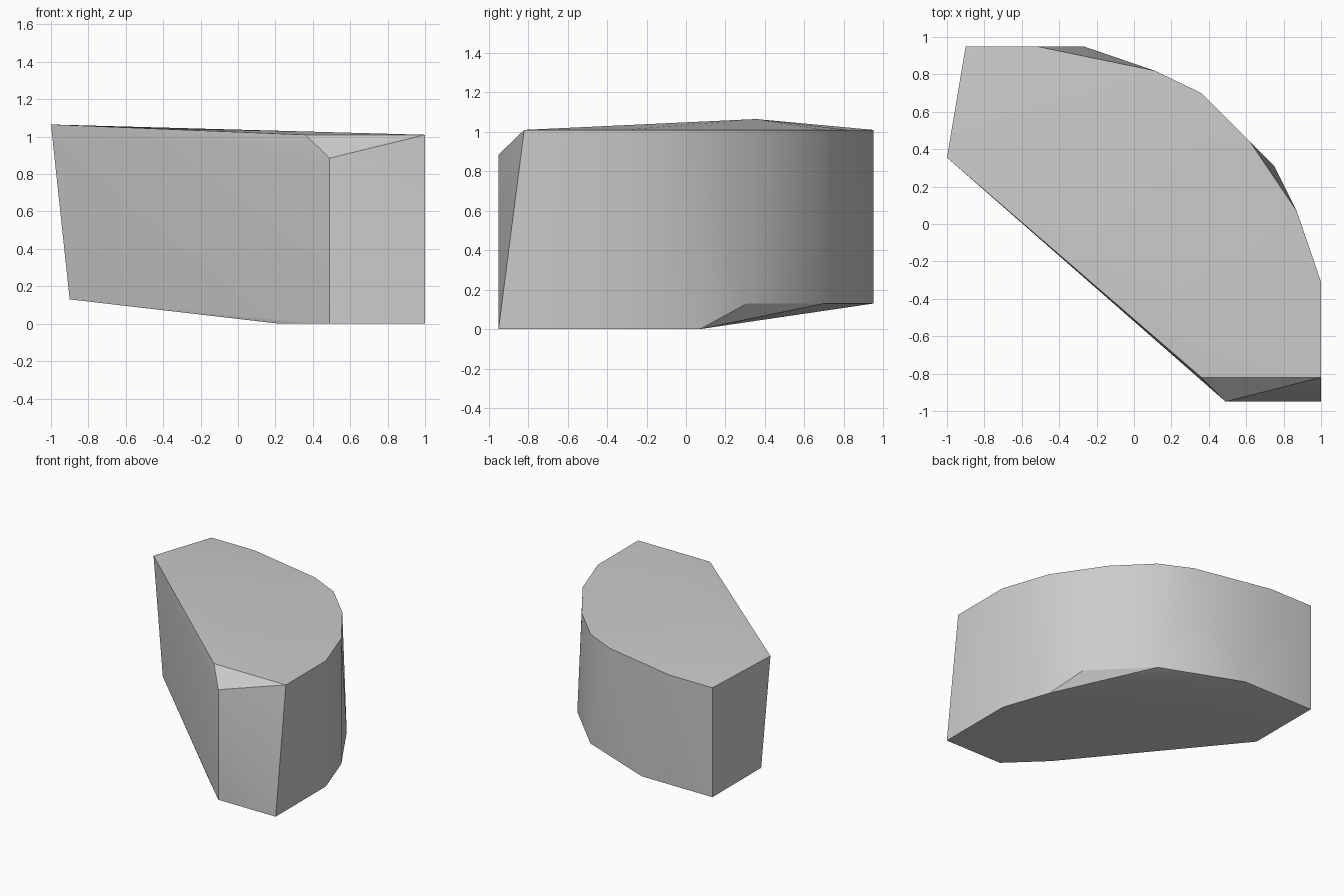
import bpy
import bmesh
from math import radians

cube = bpy.data.objects.get("Cube")
if cube:
    bpy.data.objects.remove(cube, do_unlink=True)

TOP, RAISED, FLOOR = 1.01, 0.13, 0.0

# Outlines of the block at its main levels
top_outline = [(-0.9, 0.95), (-0.52, 0.95), (0.11, 0.82), (0.36, 0.7), (0.62, 0.44),
               (0.87, 0.07), (1, -0.31), (1, -0.82), (0.36, -0.82)]
raised_outline = [(-0.9, 0.33), (-0.9, 0.95), (-0.27, 0.95), (0.36, 0.7), (0.75, 0.31)]
floor_outline = [(0.87, 0.07), (1, -0.31), (1, -0.95), (0.49, -0.95), (0.22, -0.69)]
# Raised peak at the side and the lower corner of the front bevel
corners = [(-1, 0.355, 1.065), (0.49, -0.95, 0.885)]


def level(outline, z):
    return [(x, y, z) for x, y in outline]


def make_material(name, colour):
    mat = bpy.data.materials.new(name)
    mat.use_nodes = True
    mat.diffuse_color = colour
    mat.node_tree.nodes["Principled BSDF"].inputs["Base Color"].default_value = colour
    return mat


def make_hull(name, points, mat):
    bm = bmesh.new()
    for p in points:
        bm.verts.new(p)
    bmesh.ops.convex_hull(bm, input=bm.verts[:])
    loose = [v for v in bm.verts if not v.link_faces]
    bmesh.ops.delete(bm, geom=loose, context='VERTS')
    # Merge coplanar triangles into clean flat faces
    bmesh.ops.dissolve_limit(bm, angle_limit=radians(0.5),
                             verts=bm.verts[:], edges=bm.edges[:])
    bmesh.ops.recalc_face_normals(bm, faces=bm.faces[:])
    mesh = bpy.data.meshes.new(name)
    bm.to_mesh(mesh)
    bm.free()
    mesh.materials.append(mat)
    obj = bpy.data.objects.new(name, mesh)
    bpy.context.collection.objects.link(obj)
    return obj


grey = make_material("light_grey", (0.6, 0.6, 0.6, 1))
block = make_hull("rounded_block",
                  level(top_outline, TOP) + level(raised_outline, RAISED)
                  + level(floor_outline, FLOOR) + corners, grey)

# Smooth the curved wall, keep the rims sharp
bpy.ops.object.select_all(action='DESELECT')
block.select_set(True)
bpy.context.view_layer.objects.active = block
bpy.ops.object.shade_smooth_by_angle(angle=radians(30))
